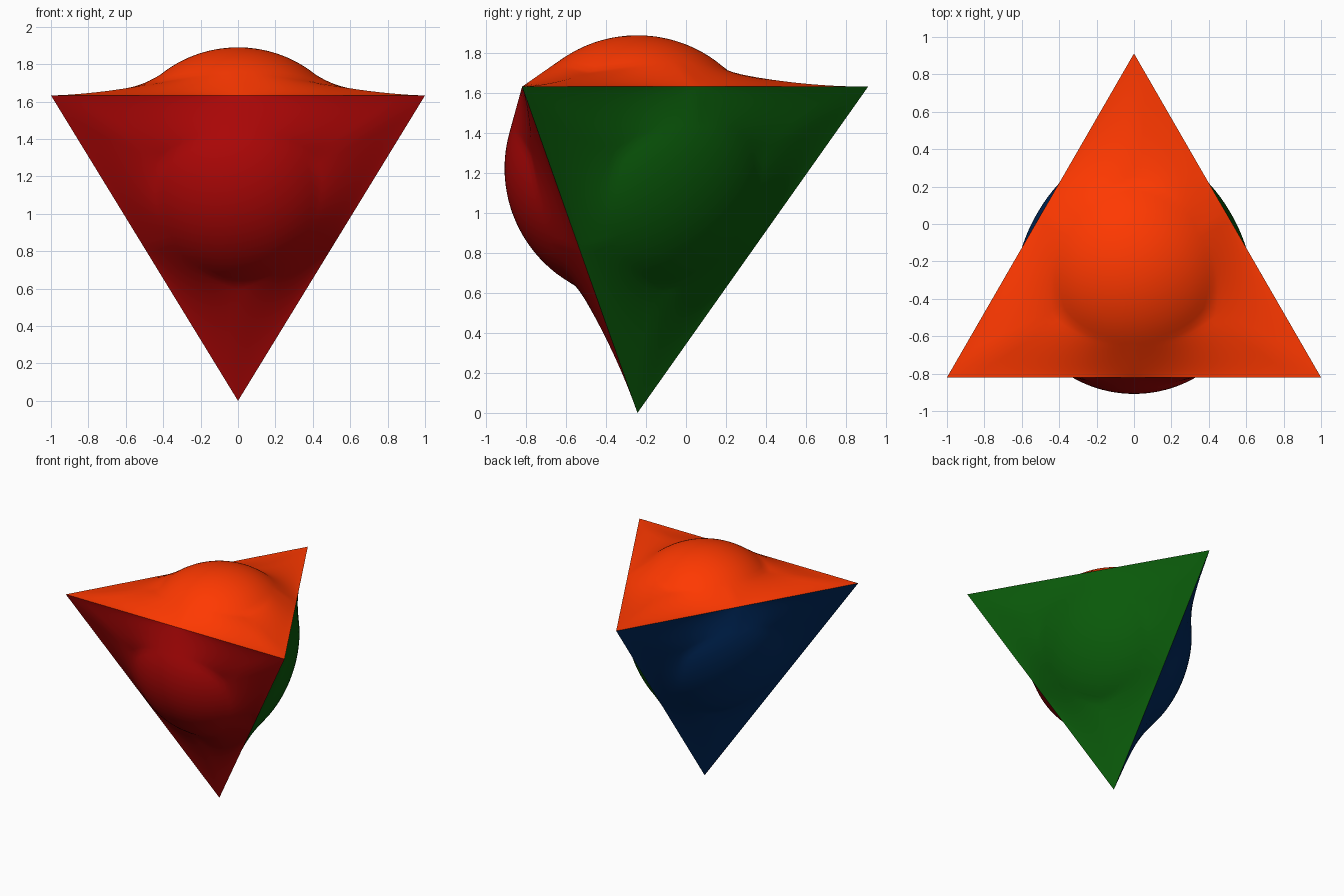
import bpy, bmesh, math
from mathutils import Vector

if "Cube" in bpy.data.objects:
    bpy.data.objects.remove(bpy.data.objects["Cube"])

# Regular tetrahedron standing on one point, edge length 2
H = 1.633
YC = -0.243
R_EDGE = 0.5774          # face centre to edge middle
BALL_R, BALL_D = 0.665, 0.408   # inner ball radius, its centre depth below each face
A = Vector((-1, YC - R_EDGE, H))
B = Vector((1, YC - R_EDGE, H))
C = Vector((0, YC + 1.1547, H))
D = Vector((0, YC, 0))

SEG = 96                 # steps around (multiple of 3)
DOME, SKIRT = 14, 16     # rings on the dome and on the skirt
THIRD = 2 * math.pi / 3


def ball_height(r):
    return math.sqrt(BALL_R ** 2 - r * r) - BALL_D


def height_profile(ang, powers):
    """Radius/height pairs from the dome out to the face border."""
    psi = (ang % THIRD) - THIRD / 2                 # 0 at edge middle
    s = abs(psi) / (THIRD / 2)                      # 1 at the corner
    corner = int(ang / THIRD + 0.5) % 3
    rho = R_EDGE / math.cos(psi)
    r0 = 0.38 + 0.08 * s
    power = 1.0 + s * (powers[corner] - 1)
    pts = [(r0 * i / DOME, ball_height(r0 * i / DOME)) for i in range(1, DOME + 1)]
    for i in range(1, SKIRT + 1):
        t = 1 - i / SKIRT
        pts.append((rho + (r0 - rho) * t, ball_height(r0) * t ** power))
    return pts


def bulged_face(name, corners, color, bulge=1.0, powers=(2, 2, 2)):
    p, q, s = corners
    centre = (p + q + s) / 3
    u = (p - centre).normalized()
    n = (q - p).cross(s - p).normalized()
    v = n.cross(u)
    bm = bmesh.new()
    tip = bm.verts.new(centre + n * (BALL_R - BALL_D) * bulge)
    cols = []
    for k in range(SEG):
        a = 2 * math.pi * k / SEG
        d = u * math.cos(a) + v * math.sin(a)
        cols.append([bm.verts.new(centre + d * r + n * h * bulge)
                     for r, h in height_profile(a, powers)])
    for k in range(SEG):
        c0, c1 = cols[k], cols[(k + 1) % SEG]
        bm.faces.new((tip, c0[0], c1[0]))
        for i in range(len(c0) - 1):
            bm.faces.new((c0[i], c0[i + 1], c1[i + 1], c1[i]))
    # soften the crease between dome and skirt
    soft = [w for c in cols for w in c[DOME - 3:DOME + 2]]
    bmesh.ops.smooth_vert(bm, verts=soft, factor=0.5, use_axis_x=True,
                          use_axis_y=True, use_axis_z=True)
    for f in bm.faces:
        f.smooth = True
    me = bpy.data.meshes.new(name)
    bm.to_mesh(me)
    bm.free()
    mat = bpy.data.materials.new(name + "_paint")
    mat.diffuse_color = color
    mat.use_nodes = True
    mat.node_tree.nodes["Principled BSDF"].inputs["Base Color"].default_value = mat.diffuse_color
    me.materials.append(mat)
    bpy.context.collection.objects.link(bpy.data.objects.new(name, me))


# Two full bulging sides, fuller towards their shared edge
bulged_face("top_side", (A, B, C), (1, 0.04, 0, 1), powers=(1.6, 1.6, 2))
bulged_face("front_side", (A, D, B), (0.42, 0.002, 0.002, 1), powers=(1.6, 2, 1.6))
# Two flatter sides
bulged_face("right_side", (B, D, C), (0.003, 0.1, 0.003, 1), bulge=0.65)
bulged_face("left_side", (C, D, A), (0, 0.022, 0.11, 1), bulge=0.65)
